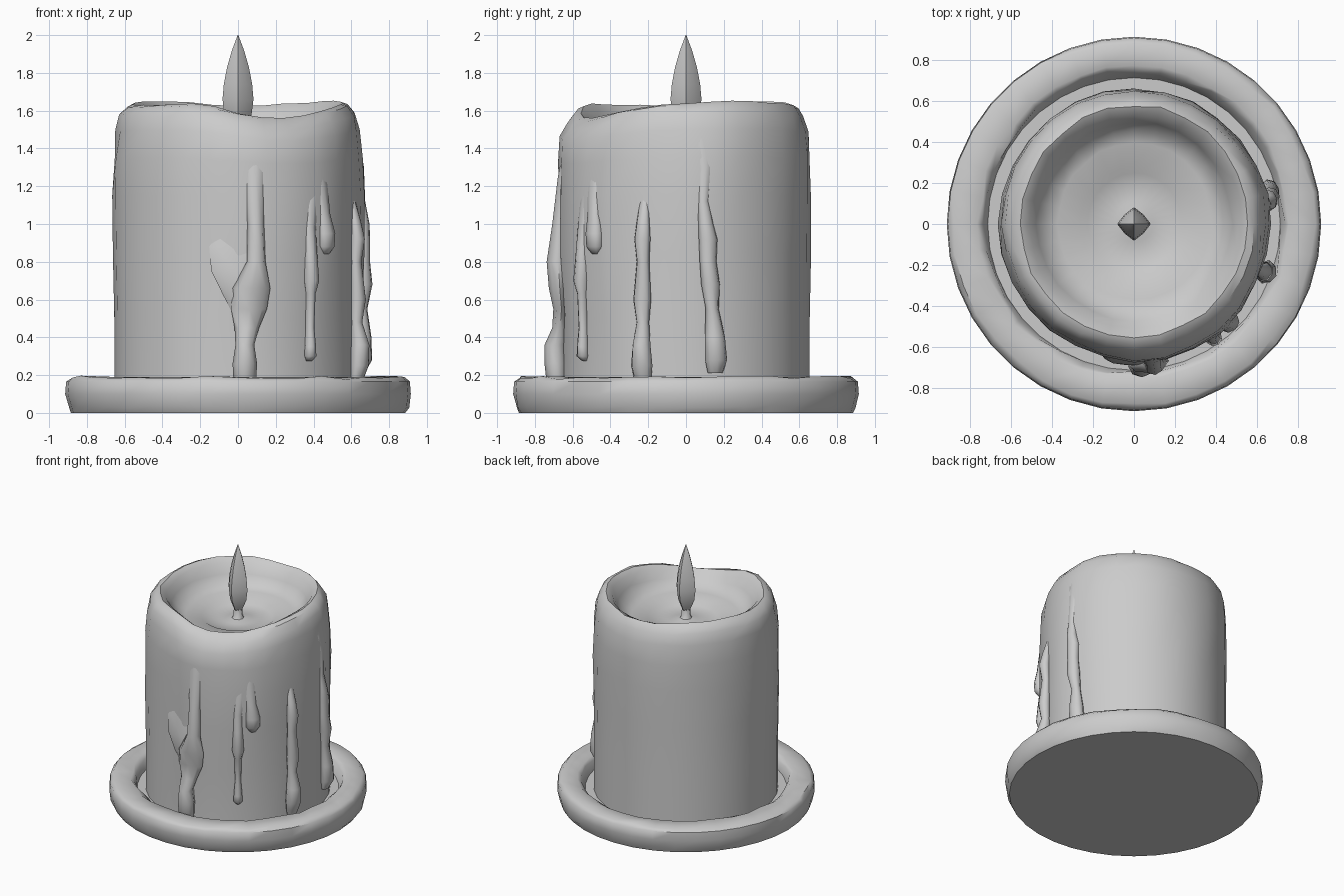
import bpy, bmesh, math, random
from mathutils import Vector

random.seed(4)
wax = bpy.data.materials.new("pale grey")
wax.diffuse_color = (0.6, 0.6, 0.6, 1)


def bump(a, centre, width):
    d = (a - centre + 180) % 360 - 180
    return math.exp(-(d / width) ** 2)


def loft(name, rings, angle=40):
    """Skin closed rings of points and cap both ends."""
    bm = bmesh.new()
    rows = [[bm.verts.new(p) for p in r] for r in rings]
    n = len(rows[0])
    for lo, hi in zip(rows, rows[1:]):
        for i in range(n):
            j = (i + 1) % n
            bm.faces.new((lo[i], lo[j], hi[j], hi[i]))
    bm.faces.new(rows[0][::-1])
    bm.faces.new(rows[-1])
    bmesh.ops.recalc_face_normals(bm, faces=bm.faces)
    me = bpy.data.meshes.new(name)
    bm.to_mesh(me)
    bm.free()
    me.materials.append(wax)
    ob = bpy.data.objects.new(name, me)
    bpy.context.collection.objects.link(ob)
    bpy.ops.object.select_all(action='DESELECT')
    ob.select_set(True)
    bpy.context.view_layer.objects.active = ob
    bpy.ops.object.shade_smooth_by_angle(angle=math.radians(angle))
    return ob


def lathe(name, profile, sides, shape, angle=40):
    rings = []
    for k, (r, z) in enumerate(profile):
        ring = []
        for i in range(sides):
            a = 360 * i / sides
            rr, zz = shape(k, a, r, z)
            t = math.radians(a)
            ring.append((rr * math.cos(t), rr * math.sin(t), zz))
        rings.append(ring)
    return loft(name, rings, angle)


# Dish: flat base with a thick, slightly worn raised rim
def worn(k, a, r, z):
    if k in (1, 4):
        return r - random.uniform(0, 0.015), z + random.uniform(-0.01, 0.01)
    if k in (5, 6):
        return r + random.uniform(-0.012, 0.012) + 0.015 * bump(a, 90, 60), z
    return r, z


lathe("dish", [(0.885, 0), (0.91, 0.035), (0.915, 0.1), (0.91, 0.165), (0.89, 0.187),
               (0.755, 0.19), (0.73, 0.17), (0.715, 0.1), (0.3, 0.1)], 36, worn, 50)


# Candle body: wavy rim, sagging front lip and a melted bowl
def melted(k, a, r, z):
    if z > 1.2:
        top = min(1, (z - 1.2) / 0.4) if k < 9 else max(0, (z - 1.46) / 0.14)
        z -= top * 0.085 * bump(a, -72, 32)
        z += min(top, 1) * (0.012 * math.sin(math.radians(3 * a + 20)) + random.uniform(-0.006, 0.006))
        if k >= 8:
            r += 0.025 * bump(a, 80, 60)
    if 0.7 < z < 1.5 and k < 6:
        r += 0.025 * bump(a, -82, 16) + 0.02 * bump(a, -50, 14) + 0.012 * bump(a, 8, 12)
    if 0.3 < r:
        r += random.uniform(-0.006, 0.006) * (k > 1)
    return r, z


lathe("candle_body", [(0.655, 0.1), (0.655, 0.5), (0.657, 0.85), (0.66, 1.15), (0.657, 1.35),
                      (0.645, 1.5), (0.625, 1.58), (0.59, 1.628), (0.555, 1.64), (0.51, 1.61),
                      (0.475, 1.54), (0.43, 1.48), (0.37, 1.455), (0.26, 1.445), (0.225, 1.42),
                      (0.09, 1.415), (0.04, 1.43)], 28, melted)


# Wax drips: rounded strands running down the wall,
# rows of (angle in degrees, height, half width, how far it stands out)
def drip(name, rows):
    rings = []
    for ang, z, w, out in rows:
        t = math.radians(ang)
        rad, side = Vector((math.cos(t), math.sin(t), 0)), Vector((-math.sin(t), math.cos(t), 0))
        inner, outer = 0.635, 0.66 + out
        mid, half = (inner + outer) / 2, (outer - inner) / 2
        ring = []
        for i in range(8):
            b = math.tau * i / 8
            p = rad * (mid + half * math.cos(b)) + side * (w * math.sin(b))
            ring.append((p.x, p.y, z))
        rings.append(ring)
    loft(name, rings, 60)


drip("front_drip", [(-81, 1.42, 0.06, -0.01), (-82, 1.25, 0.05, 0.025), (-82, 1.0, 0.045, 0.055),
                    (-82, 0.8, 0.05, 0.085), (-84, 0.66, 0.10, 0.07), (-85, 0.55, 0.095, 0.045),
                    (-86, 0.45, 0.065, 0.05), (-87, 0.36, 0.05, 0.09), (-87, 0.26, 0.065, 0.09),
                    (-87, 0.17, 0.06, 0.08), (-87, 0.11, 0.04, 0.05)])
drip("front_web", [(-91, 1.0, 0.06, -0.01), (-92, 0.88, 0.13, 0.01), (-91, 0.75, 0.13, 0.03),
                   (-88, 0.62, 0.10, 0.035), (-87, 0.5, 0.05, 0.0)])
drip("long_thin_drip", [(-52, 1.3, 0.05, -0.01), (-53, 1.15, 0.045, 0.02), (-55, 0.98, 0.035, 0.03),
                        (-55, 0.85, 0.035, 0.045), (-55, 0.7, 0.042, 0.06), (-55, 0.63, 0.025, 0.04),
                        (-55, 0.45, 0.022, 0.03), (-55, 0.35, 0.03, 0.04), (-55, 0.3, 0.032, 0.04),
                        (-55, 0.275, 0.015, 0.01)])
drip("short_drip", [(-49, 1.35, 0.05, -0.01), (-48, 1.2, 0.045, 0.02), (-47, 1.05, 0.04, 0.035),
                    (-46, 0.95, 0.052, 0.055), (-46, 0.88, 0.05, 0.05), (-46, 0.84, 0.025, 0.02)])
drip("right_drip", [(-20, 1.15, 0.02, -0.01), (-20, 1.02, 0.035, 0.03), (-20, 0.92, 0.045, 0.055),
                    (-20, 0.8, 0.035, 0.035), (-20, 0.6, 0.05, 0.06), (-20, 0.48, 0.035, 0.04),
                    (-20, 0.36, 0.05, 0.08), (-20, 0.25, 0.06, 0.075), (-20, 0.19, 0.05, 0.05),
                    (-20, 0.11, 0.03, 0.02)])
drip("far_right_drip", [(10, 1.5, 0.06, -0.02), (9, 1.3, 0.035, 0.015), (8, 1.12, 0.03, 0.02),
                        (9, 1.0, 0.04, 0.045), (10, 0.92, 0.05, 0.05), (10, 0.8, 0.045, 0.05),
                        (11, 0.68, 0.05, 0.065), (12, 0.55, 0.035, 0.04), (13, 0.4, 0.055, 0.065),
                        (13.5, 0.28, 0.06, 0.07), (13.5, 0.21, 0.04, 0.03)])

# Wick and flame: faceted teardrop on a short stem
lathe("wick", [(0.06, 1.41), (0.035, 1.44), (0.028, 1.52)], 8, lambda k, a, r, z: (r, z))
lathe("flame", [(0.02, 1.47), (0.045, 1.52), (0.072, 1.58), (0.082, 1.66), (0.075, 1.74),
                (0.058, 1.83), (0.032, 1.92), (0.002, 2.0)], 8,
      lambda k, a, r, z: (r * (1 if a % 90 < 1 else 0.8), z), 30)
